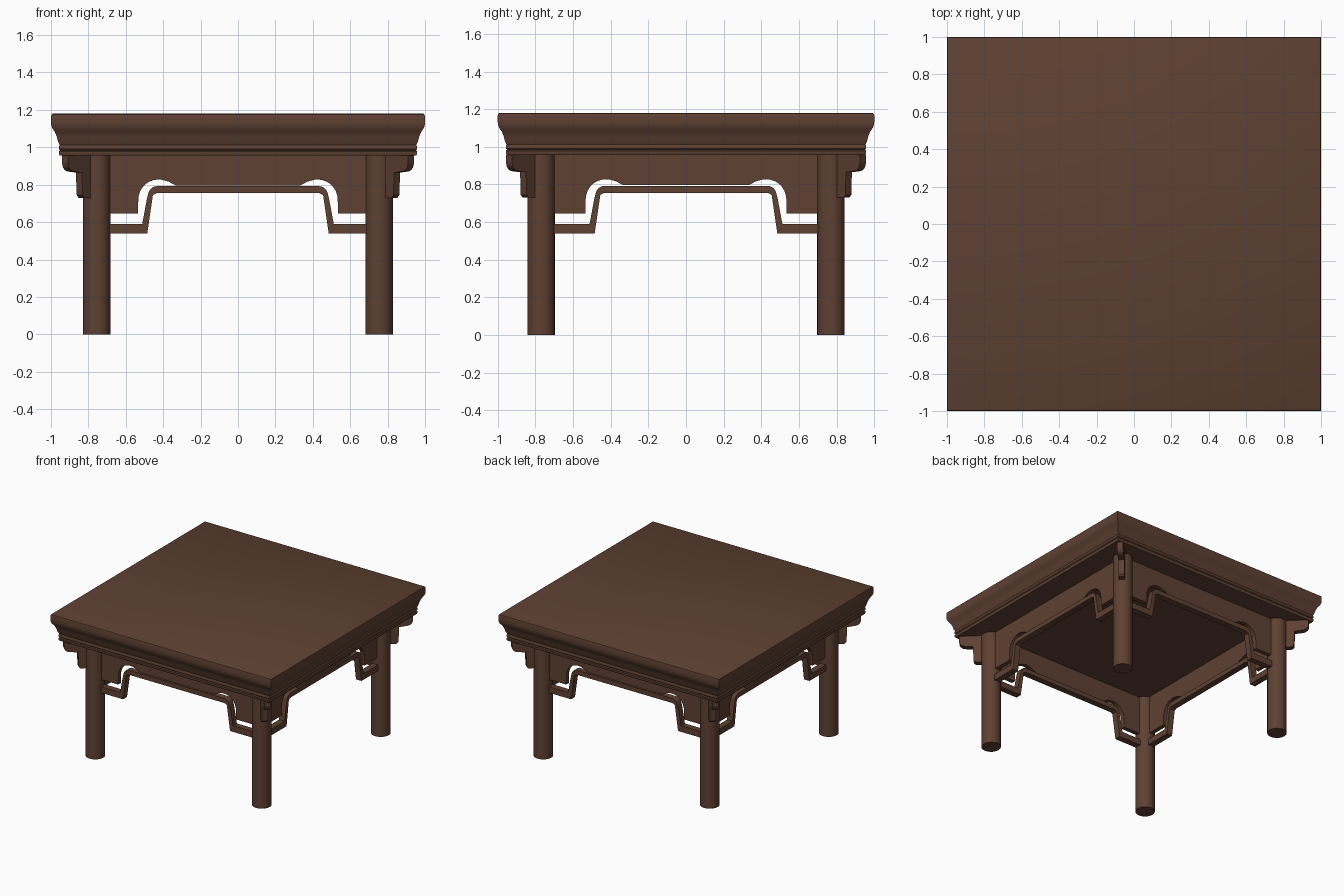
import bpy
import bmesh
from math import pi, cos, sin, atan2, radians
from mathutils import Matrix

if "Cube" in bpy.data.objects:
    bpy.data.objects.remove(bpy.data.objects["Cube"], do_unlink=True)

wood = bpy.data.materials.new("dark_brown_wood")
wood.use_nodes = True
BROWN = (0.112, 0.052, 0.032, 1)
wood.diffuse_color = BROWN
wood.node_tree.nodes["Principled BSDF"].inputs["Base Color"].default_value = BROWN

LEG_X, LEG_Y, LEG_R = 0.755, 0.77, 0.073
UNDERSIDE = 0.957


def finish(name, bm, matrix=None):
    """Turn a bmesh into a wooden object, smooth except at sharp edges."""
    bmesh.ops.recalc_face_normals(bm, faces=bm.faces)
    mesh = bpy.data.meshes.new(name)
    bm.to_mesh(mesh)
    bm.free()
    mesh.materials.append(wood)
    obj = bpy.data.objects.new(name, mesh)
    bpy.context.collection.objects.link(obj)
    if matrix:
        obj.matrix_world = matrix
    bpy.ops.object.select_all(action='DESELECT')
    obj.select_set(True)
    bpy.context.view_layer.objects.active = obj
    bpy.ops.object.shade_smooth_by_angle(angle=radians(35))
    return obj


def board(name, outline, thickness, matrix):
    """Extrude an upright (x, z) outline to a board centred on local y = 0."""
    bm = bmesh.new()
    face = bm.faces.new([bm.verts.new((x, -thickness / 2, z)) for x, z in outline])
    side = bmesh.ops.extrude_face_region(bm, geom=[face])
    moved = [v for v in side["geom"] if isinstance(v, bmesh.types.BMVert)]
    bmesh.ops.translate(bm, verts=moved, vec=(0, thickness, 0))
    return finish(name, bm, matrix)


def mirrored(half):
    """Complete a left half outline with its mirror image."""
    return half + [(-x, z) for x, z in reversed(half)]


def arc(cx, cz, rx, rz, start, end, steps=8):
    angles = [radians(start + (end - start) * i / steps) for i in range(steps + 1)]
    return [(cx + rx * cos(a), cz + rz * sin(a)) for a in angles]


# Moulded table top: square rings following the edge profile
profile = [(0.92, UNDERSIDE), (0.953, UNDERSIDE), (0.957, 0.965), (0.957, 0.978),
           (0.951, 0.984), (0.957, 0.99), (0.957, 1.006), (0.953, 1.012),
           (0.962, 1.03), (0.968, 1.055), (0.978, 1.08), (0.992, 1.1),
           (0.998, 1.115), (1.0, 1.13), (1.0, 1.165), (0.997, 1.176), (0.99, 1.18)]
bm = bmesh.new()
rings = [[bm.verts.new((sx * r, sy * r, z))
          for sx, sy in ((-1, -1), (1, -1), (1, 1), (-1, 1))] for r, z in profile]
for low, high in zip(rings, rings[1:]):
    for i in range(4):
        j = (i + 1) % 4
        bm.faces.new((low[i], low[j], high[j], high[i]))
bm.faces.new(rings[0])
bm.faces.new(rings[-1])
finish("table_top", bm)

# Corner bracket outline, measured outwards from the leg centre
bracket = ([(0, UNDERSIDE), (0.24, UNDERSIDE), (0.24, 0.915)]
           + arc(0.19, 0.915, 0.05, 0.045, 0, -90, 5)
           + [(0.135, 0.865), (0.13, 0.745), (0.115, 0.73), (0, 0.73)])

# Round legs, each with a bracket pointing out to the corner
for front_back, sy in (("front", -1), ("back", 1)):
    for left_right, sx in (("right", -1), ("left", 1)):
        corner = f"{front_back}_{left_right}"
        place = Matrix.Translation((sx * LEG_X, sy * LEG_Y, 0))
        bm = bmesh.new()
        bmesh.ops.create_cone(bm, cap_ends=True, segments=32, radius1=LEG_R,
                              radius2=LEG_R, depth=UNDERSIDE + 0.005)
        bmesh.ops.translate(bm, verts=bm.verts, vec=(0, 0, (UNDERSIDE + 0.005) / 2))
        finish(f"{corner}_leg", bm, place)
        turn = Matrix.Rotation(atan2(sy, sx), 4, 'Z')
        board(f"{corner}_bracket", bracket, 0.045, place @ turn)

# Aprons with arched shoulders, and humped stretchers beneath them
for name, angle, reach, offset in (("front", 0, LEG_X, LEG_Y), ("left", pi / 2, LEG_Y, LEG_X),
                                   ("back", pi, LEG_X, LEG_Y), ("right", -pi / 2, LEG_Y, LEG_X)):
    place = Matrix.Rotation(angle, 4, 'Z') @ Matrix.Translation((0, -offset, 0))
    apron = ([(-reach, UNDERSIDE + 0.003), (-reach, 0.645), (-0.535, 0.645)]
             + arc(-0.425, 0.72, 0.108, 0.108, 180, 80)
             + [(-0.37, 0.816), (-0.335, 0.797)])
    board(f"{name}_apron", mirrored(apron), 0.035, place)

    upper = ([(-reach, 0.59), (-0.512, 0.59), (-0.488, 0.72)]
             + arc(-0.435, 0.742, 0.046, 0.05, 165, 90, 5))
    lower = [(-0.435, 0.755), (-0.455, 0.745), (-0.485, 0.54), (-reach, 0.54)]
    outline = mirrored(upper) + [(-x, z) for x, z in reversed(lower)] + lower
    board(f"{name}_stretcher", outline, 0.05, place)
